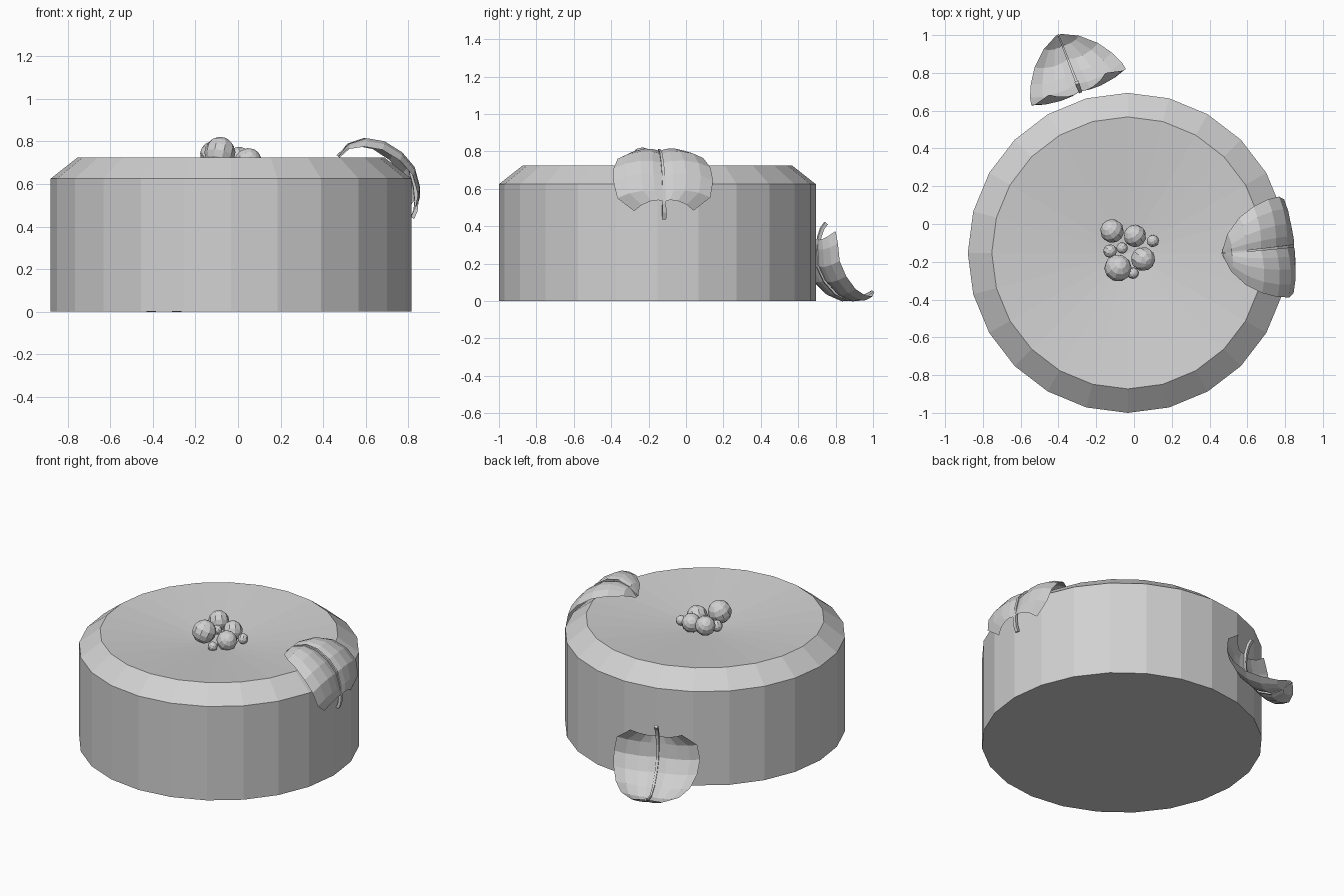
import bpy, bmesh, math, random
from mathutils import Vector, Euler

cube = bpy.data.objects.get("Cube")
if cube:
    bpy.data.objects.remove(cube, do_unlink=True)
random.seed(4)

grey = bpy.data.materials.new("plain_grey")
grey.use_nodes = True
grey.diffuse_color = (0.64, 0.64, 0.64, 1)
grey.node_tree.nodes["Principled BSDF"].inputs["Base Color"].default_value = (0.64, 0.64, 0.64, 1)


def finish(name, bm, recalc=True):
    if recalc:
        bmesh.ops.recalc_face_normals(bm, faces=bm.faces)
    mesh = bpy.data.meshes.new(name)
    bm.to_mesh(mesh)
    bm.free()
    mesh.materials.append(grey)
    ob = bpy.data.objects.new(name, mesh)
    bpy.context.collection.objects.link(ob)
    return ob


def bridge(bm, rows, closed=False):
    for lo, hi in zip(rows, rows[1:]):
        n = len(lo)
        for i in range(n if closed else n - 1):
            j = (i + 1) % n
            bm.faces.new((lo[i], lo[j], hi[j], hi[i]))


# Cake: straight wall, bevelled rim and shallow dished top
CENTRE = Vector((-0.033, -0.153, 0))
SIDES = 24
bm = bmesh.new()
rings = []
for radius, z in ((0.847, 0), (0.847, 0.625), (0.72, 0.725)):
    rings.append([bm.verts.new(CENTRE + Vector((radius * math.cos(k * math.tau / SIDES),
                                                radius * math.sin(k * math.tau / SIDES), z)))
                  for k in range(SIDES)])
bridge(bm, rings, closed=True)
bm.faces.new(rings[0][::-1])
dip = bm.verts.new(CENTRE + Vector((0, 0, 0.65)))
for k in range(SIDES):
    bm.faces.new((rings[2][k], rings[2][(k + 1) % SIDES], dip))
finish("cake", bm)

# Berries: faceted balls heaped in the dish
berries = [(-0.116, -0.037, 0.738, 0.063), (0.005, -0.063, 0.715, 0.060),
           (0.048, -0.185, 0.705, 0.064), (-0.085, -0.233, 0.748, 0.073),
           (0.10, -0.09, 0.695, 0.032), (-0.127, -0.143, 0.70, 0.036),
           (-0.063, -0.127, 0.725, 0.030), (-0.005, -0.26, 0.68, 0.030)]
for x, y, z, r in berries:
    bm = bmesh.new()
    bmesh.ops.create_uvsphere(bm, u_segments=10, v_segments=7, radius=r)
    ob = finish("berry", bm)
    ob.location = (x, y, z)
    ob.rotation_euler = Euler([random.uniform(-0.8, 0.8) for _ in range(3)])

# Leaf shape: (along chord, bulge, half width) from tip to base, then the stem
SPINE = [(0, 0, 0.012), (0.012, 0.077, 0.10), (0.067, 0.14, 0.18), (0.143, 0.169, 0.23),
         (0.238, 0.167, 0.26), (0.325, 0.138, 0.268), (0.393, 0.074, 0.25), (0.425, 0.012, 0.16)]
STEM = [(0.445, -0.03), (0.45, -0.067)]
# Cross-section of one half: (fraction of width, bulge offset)
HALF = [(0, -0.015), (0.2, -0.002), (0.45, 0), (0.75, -0.015), (1, -0.045)]
SECTION = [(-v, d) for v, d in HALF[:0:-1]] + HALF


def leaf(prefix, tip, chord, bulge):
    tip, a = Vector(tip), Vector(chord).normalized()
    b = Vector(bulge)
    b = (b - a * b.dot(a)).normalized()
    c = a.cross(b)

    # Blade with a creased middle and curled sides
    bm = bmesh.new()
    rows = []
    for i, (u, w, half) in enumerate(SPINE):
        last = i == len(SPINE) - 1
        fade = min(1, half / 0.15)
        rows.append([bm.verts.new(tip + a * u + c * v * half
                                  + b * (w + d * fade + (0.03 * (1 - abs(v)) if last else 0)))
                     for v, d in SECTION])
    bridge(bm, rows)
    finish(prefix + "_blade", bm)

    # Midrib running on into the stem
    bm = bmesh.new()
    path = [(u, w) for u, w, _ in SPINE] + STEM
    rows = []
    for i, (u, w) in enumerate(path):
        wide = 0.004 + 0.0008 * i
        before, after = path[max(i - 1, 0)], path[min(i + 1, len(path) - 1)]
        along = (a * (after[0] - before[0]) + b * (after[1] - before[1])).normalized()
        out = c.cross(along)
        centre = tip + a * u + b * w - out * (0.012 if out.dot(b) >= 0 else -0.012) * (0 < i < 7)
        rows.append([bm.verts.new(centre + c * wide * s + out * 0.009 * t)
                     for s, t in ((-1, -1), (1, -1), (1, 1), (-1, 1))])
    bridge(bm, rows, closed=True)
    bm.faces.new(rows[0])
    bm.faces.new(rows[-1])
    finish(prefix + "_rib", bm)


# One leaf drapes over the rim, the other leans on the wall from the ground
leaf("rim_leaf", (0.47, -0.155, 0.73), (0.38, 0.04, -0.23), (0.23, 0.02, 0.38))
leaf("ground_leaf", (-0.40, 1.0, 0.05), (0.36, -0.93, 1.0), (0.36, -0.93, -1.0))
